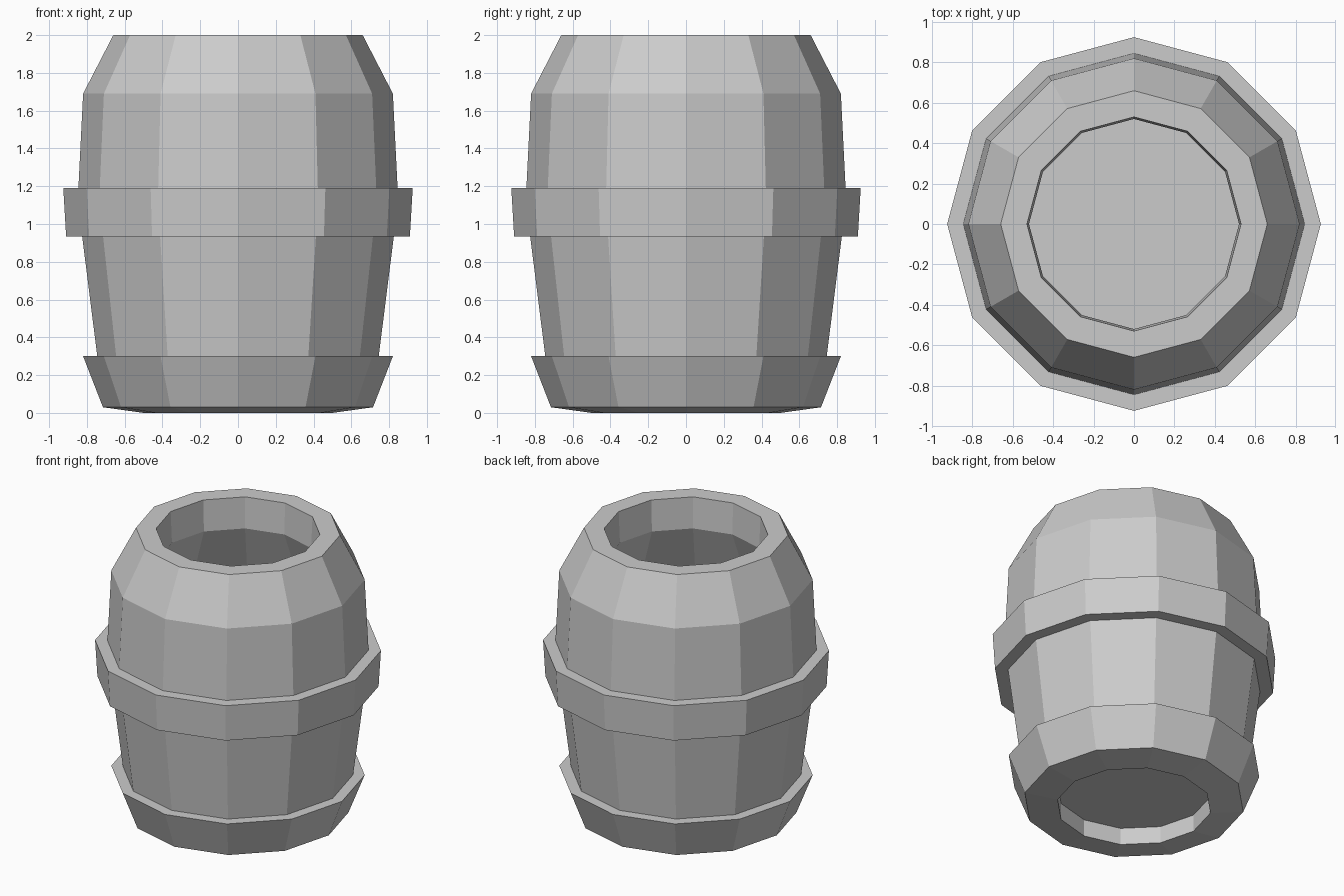
import bpy
import bmesh
from math import cos, sin, tau

cube = bpy.data.objects.get("Cube")
if cube:
    bpy.data.objects.remove(cube)

SIDES = 12

grey = bpy.data.materials.new("plain grey")
grey.use_nodes = True
colour = (0.6, 0.6, 0.6, 1)
grey.diffuse_color = colour
grey.node_tree.nodes["Principled BSDF"].inputs["Base Color"].default_value = colour


def lathe(name, profile, cap_start=False, cap_end=False):
    """Spin (radius, height) points, listed upward on the outside, into flat facets."""
    bm = bmesh.new()
    rings = []
    for radius, height in profile:
        rings.append([bm.verts.new((radius * cos(tau * i / SIDES),
                                    radius * sin(tau * i / SIDES), height))
                      for i in range(SIDES)])
    for low, high in zip(rings, rings[1:]):
        for i in range(SIDES):
            j = (i + 1) % SIDES
            bm.faces.new((low[i], low[j], high[j], high[i]))
    if cap_start:
        bm.faces.new(rings[0][::-1])
    if cap_end:
        bm.faces.new(rings[-1])
    mesh = bpy.data.meshes.new(name)
    bm.to_mesh(mesh)
    bm.free()
    mesh.materials.append(grey)
    obj = bpy.data.objects.new(name, mesh)
    bpy.context.collection.objects.link(obj)
    return obj


# Barrel wall, rim, mouth, hollow inside and floor
lathe("barrel_body", [
    (0.74, 0.26), (0.745, 0.3), (0.825, 0.935), (0.845, 1.19),
    (0.82, 1.69), (0.66, 2.0), (0.53, 2.0), (0.52, 1.78),
    (0.68, 1.4), (0.68, 0.9), (0.6, 0.3),
], cap_end=True)

# Raised band round the middle
lathe("middle_hoop", [(0.8, 0.935), (0.91, 0.935), (0.925, 1.19), (0.82, 1.19)])

# Flared foot with a recessed underside
lathe("base_hoop", [
    (0.5, 0.12), (0.5, 0.0), (0.715, 0.03), (0.82, 0.3), (0.72, 0.3),
], cap_start=True)
